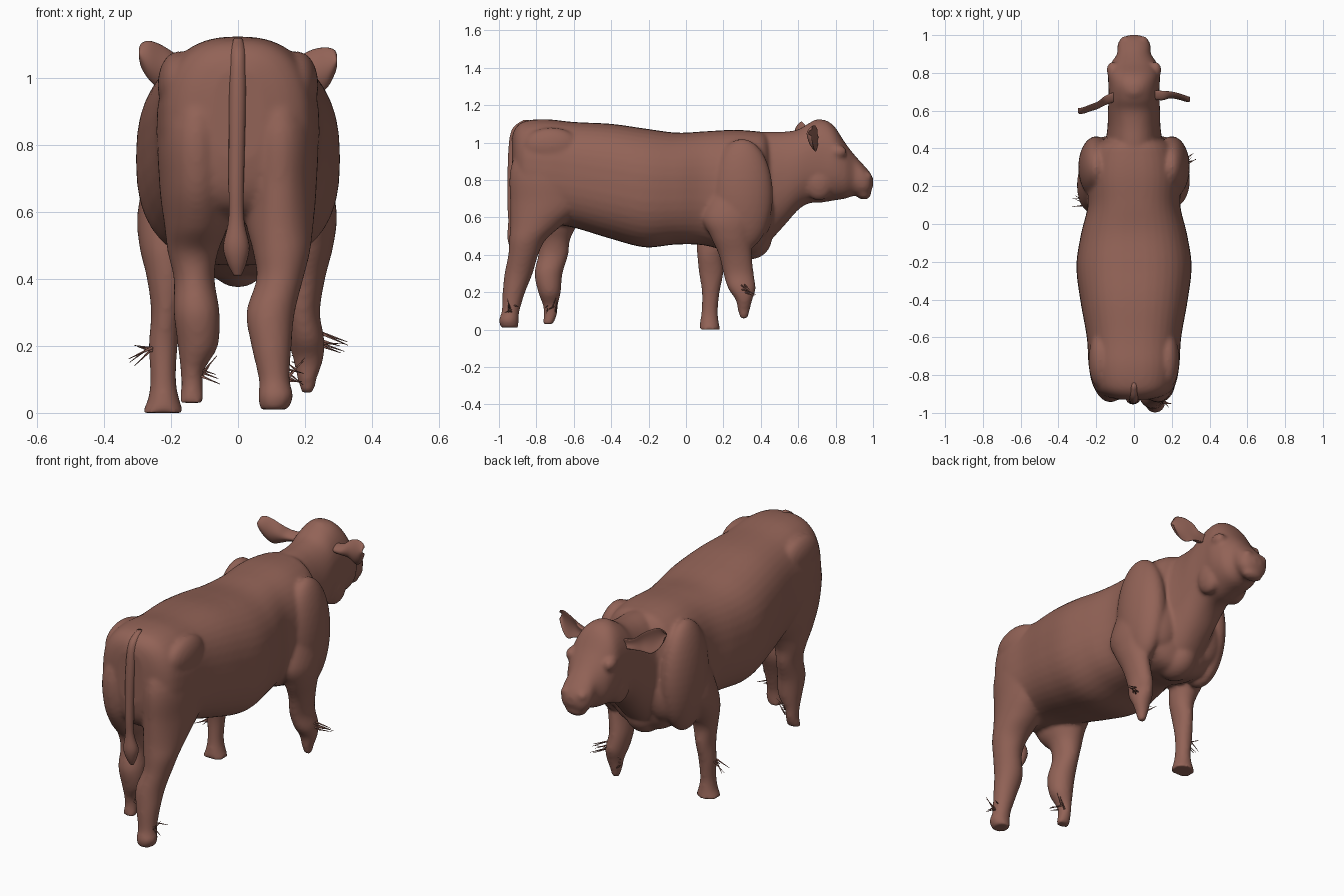
import bpy, bmesh, math, random
from mathutils import Vector

random.seed(4)
hide = bpy.data.materials.new("hide")
hide.diffuse_color = (0.29, 0.125, 0.095, 1)


def finish(bm, name):
    bmesh.ops.recalc_face_normals(bm, faces=bm.faces[:])
    me = bpy.data.meshes.new(name)
    bm.to_mesh(me)
    bm.free()
    me.materials.append(hide)
    me.shade_smooth()
    ob = bpy.data.objects.new(name, me)
    bpy.context.collection.objects.link(ob)
    return ob


def spline(rings, n):
    """Catmull-Rom interpolation through the ring parameters."""
    p = [rings[0]] + list(rings) + [rings[-1]]
    out = []
    for i in range(1, len(p) - 2):
        for k in range(n):
            t = k / n
            out.append([0.5 * (2 * b + (c - a) * t + (2 * a - 5 * b + 4 * c - d) * t * t
                               + (3 * b - a - 3 * c + d) * t ** 3)
                        for a, b, c, d in zip(p[i - 1], p[i], p[i + 1], p[i + 2])])
    return out + [list(rings[-1])]


def loft(bm, axis, rings, power=2.0, cup=0.0, n=5, seg=40):
    """Rings are (station, u0, u1, v0, v1) in the plane across the axis."""
    loops = []
    for t, u0, u1, v0, v1 in spline(rings, n):
        loop = []
        for k in range(seg):
            a = 2 * math.pi * k / seg
            c, s = math.cos(a), math.sin(a)
            u = (u0 + u1) / 2 + (u1 - u0) / 2 * math.copysign(abs(c) ** (2 / power), c) + cup * s * s
            v = (v0 + v1) / 2 + (v1 - v0) / 2 * math.copysign(abs(s) ** (2 / power), s)
            co = {"x": (t, u, v), "y": (u, t, v), "z": (u, v, t)}[axis]
            loop.append(bm.verts.new(co))
        loops.append(loop)
    for A, B in zip(loops, loops[1:]):
        for k in range(seg):
            j = (k + 1) % seg
            bm.faces.new((A[k], A[j], B[j], B[k]))
    bm.faces.new(loops[0])
    bm.faces.new(loops[-1])


def blob(bm, centre, radii):
    r = bmesh.ops.create_uvsphere(bm, u_segments=32, v_segments=20, radius=1)
    bmesh.ops.scale(bm, vec=radii, verts=r["verts"])
    bmesh.ops.translate(bm, vec=centre, verts=r["verts"])


def sym(rows):
    return [(y, -w, w, lo, hi) for y, w, lo, hi in rows]


bm = bmesh.new()

# Trunk: y, half width, bottom, top
loft(bm, "y", sym([(-.93, .08, .75, 1.03), (-.91, .16, .66, 1.08), (-.86, .215, .6, 1.115),
                   (-.75, .24, .57, 1.125), (-.6, .25, .545, 1.11), (-.4, .285, .485, 1.10),
                   (-.22, .305, .44, 1.075), (-.05, .28, .455, 1.053), (.1, .245, .45, 1.06),
                   (.25, .255, .41, 1.068), (.36, .24, .4, 1.062), (.42, .2, .45, 1.05),
                   (.46, .12, .55, 1.0)]), power=2.5)

# Neck and head
loft(bm, "y", sym([(.3, .15, .4, 1.05), (.42, .15, .45, 1.057), (.52, .14, .55, 1.058),
                   (.6, .138, .64, 1.07), (.66, .135, .675, 1.105), (.73, .135, .68, 1.123),
                   (.79, .138, .69, 1.09), (.85, .122, .7, 1.0), (.9, .09, .715, .935),
                   (.945, .088, .71, .885), (.98, .07, .725, .845), (1.0, .03, .765, .81)]), power=2.2)

# Brisket, poll, nostril pads and jaw
blob(bm, (0, .34, .49), (.1, .12, .115))
blob(bm, (0, .71, 1.07), (.07, .06, .055))
blob(bm, (0, .95, .725), (.06, .04, .03))
for s in (-1, 1):
    blob(bm, (s * .115, .815, .95), (.03, .045, .035))    # brow
    blob(bm, (s * .045, .97, .815), (.032, .025, .028))   # nostril
    blob(bm, (s * .085, .71, .79), (.05, .08, .1))        # cheek
    blob(bm, (s * .2, .3, .72), (.095, .165, .3))         # shoulder
    blob(bm, (s * .13, .38, .64), (.12, .085, .16))       # chest point
    blob(bm, (s * .18, -.72, .98), (.06, .15, .1))        # hip

# Hind legs: z, x range, y range
loft(bm, "z", [(1.03, -.17, -.04, -.88, -.65), (.85, -.235, -.012, -.94, -.52), (.68, -.235, -.012, -.93, -.5),
               (.56, -.22, -.03, -.87, -.58), (.48, -.21, -.06, -.8, -.62), (.4, -.192, -.07, -.79, -.63),
               (.3, -.192, -.055, -.81, -.66), (.2, -.18, -.06, -.79, -.67), (.13, -.172, -.1, -.765, -.685),
               (.08, -.17, -.105, -.76, -.69), (.03, -.175, -.1, -.765, -.71)])
loft(bm, "z", [(1.03, .04, .17, -.88, -.65), (.85, .012, .235, -.94, -.52), (.68, .012, .235, -.94, -.53),
               (.56, .025, .225, -.94, -.66), (.48, .045, .215, -.945, -.75), (.4, .055, .195, -.95, -.79),
               (.3, .025, .17, -.97, -.82), (.2, .04, .16, -.98, -.86), (.1, .062, .155, -.985, -.89),
               (.05, .06, .165, -1.0, -.895), (.01, .065, .15, -.99, -.895)])

# Front legs
loft(bm, "z", [(.75, -.27, -.1, .12, .38), (.6, -.3, -.13, .08, .36), (.5, -.295, -.14, .06, .27),
               (.4, -.272, -.15, .06, .205), (.3, -.26, -.17, .07, .2), (.2, -.267, -.18, .085, .18),
               (.1, -.262, -.185, .083, .17), (.04, -.27, -.175, .075, .175), (0, -.288, -.16, .07, .183)])
loft(bm, "z", [(.75, .1, .27, .13, .4), (.6, .13, .295, .09, .38), (.5, .145, .285, .13, .352),
               (.4, .148, .26, .175, .352), (.3, .14, .245, .2, .362), (.22, .15, .258, .225, .372),
               (.16, .165, .255, .265, .355), (.1, .178, .235, .278, .34), (.06, .19, .228, .29, .33)])

body = finish(bm, "calf_body")
rm = body.modifiers.new("fuse", "REMESH")
rm.mode = "VOXEL"
rm.voxel_size = 0.01
rm.use_smooth_shade = True
sm = body.modifiers.new("soften", "SMOOTH")
sm.factor = 0.5
sm.iterations = 8

# Tail with tuft
bm = bmesh.new()
loft(bm, "z", [(1.12, -.012, .012, -.87, -.84), (1.07, -.025, .025, -.93, -.86), (.95, -.027, .024, -.95, -.9),
               (.7, -.028, .018, -.955, -.91), (.58, -.028, .018, -.95, -.91), (.5, -.044, .034, -.955, -.885),
               (.45, -.033, .026, -.945, -.89), (.41, -.012, .01, -.925, -.91)], seg=20)
finish(bm, "tail")

# Ears: x, y range, z range, cupped
for name, rings in (
        ("left_ear", [(-.09, .65, .7, .99, 1.035), (-.15, .63, .675, .985, 1.045), (-.19, .61, .64, .975, 1.075),
                      (-.23, .597, .622, .968, 1.1), (-.265, .585, .607, .995, 1.112), (-.288, .583, .6, 1.03, 1.105),
                      (-.296, .588, .594, 1.06, 1.09)]),
        ("right_ear", [(.09, .66, .705, .985, 1.03), (.15, .655, .7, .98, 1.04), (.19, .665, .692, .97, 1.07),
                       (.23, .66, .682, .952, 1.088), (.265, .65, .67, .97, 1.092), (.288, .645, .66, 1.01, 1.085),
                       (.296, .648, .655, 1.035, 1.07)])):
    bm = bmesh.new()
    loft(bm, "x", rings, cup=.022, seg=28)
    finish(bm, name)

# Stray hair spikes on the lower legs
bm = bmesh.new()
for base, tip, count in (((-.25, .12, .2), (-.315, .13, .17), 5), ((.24, .31, .22), (.315, .34, .22), 6),
                         ((-.12, -.72, .12), (-.07, -.73, .13), 5), ((.14, -.93, .12), (.2, -.93, .12), 6),
                         ((.2, .31, .13), (.155, .31, .15), 4)):
    for i in range(count):
        j = lambda r: Vector((random.uniform(-r, r) * .4, random.uniform(-r, r), random.uniform(-r, r)))
        a = Vector(base) + j(.025)
        b = Vector(tip) + j(.045)
        d = b - a
        r = bmesh.ops.create_cone(bm, segments=5, radius1=.005, radius2=.0008, depth=d.length, cap_ends=True)
        bmesh.ops.rotate(bm, verts=r["verts"], matrix=d.to_track_quat("Z", "Y").to_matrix())
        bmesh.ops.translate(bm, verts=r["verts"], vec=(a + b) / 2)
finish(bm, "leg_hair")
